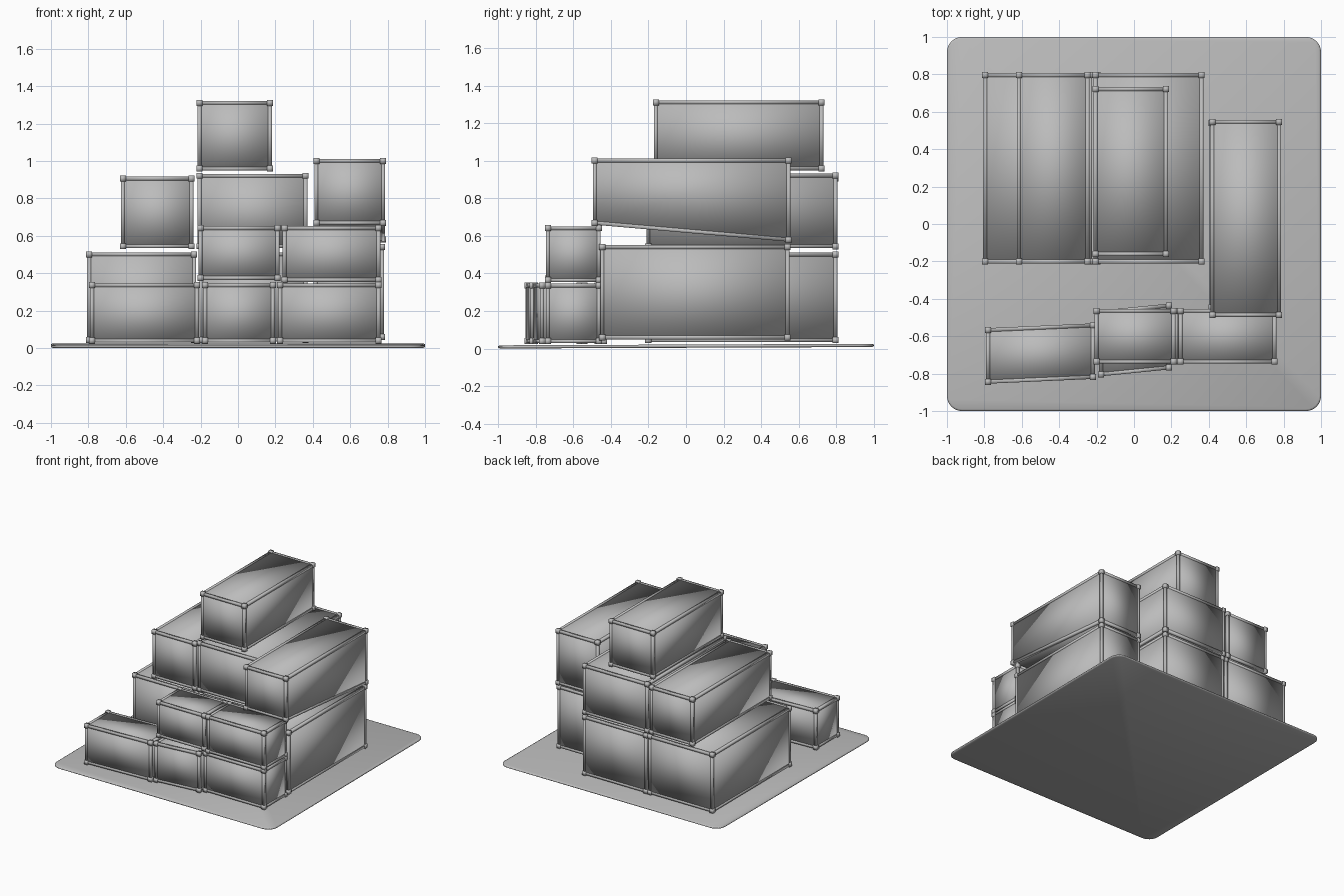
import bpy, math
from mathutils import Vector

if "Cube" in bpy.data.objects:
    bpy.data.objects.remove(bpy.data.objects["Cube"])

mat = bpy.data.materials.new("warm_grey")
mat.diffuse_color = (0.5, 0.5, 0.5, 1)
mat.use_nodes = True
mat.node_tree.nodes["Principled BSDF"].inputs["Base Color"].default_value = mat.diffuse_color


def make(name, verts, faces):
    me = bpy.data.meshes.new(name)
    me.from_pydata(verts, [], faces)
    me.materials.append(mat)
    for p in me.polygons:
        p.use_smooth = True      # soft, pillow-like shading on every face
    ob = bpy.data.objects.new(name, me)
    bpy.context.collection.objects.link(ob)
    return ob


SIGNS = [(x, y, z) for x in (0, 1) for y in (0, 1) for z in (0, 1)]
QUADS = [(0, 1, 3, 2), (4, 6, 7, 5), (0, 4, 5, 1), (2, 3, 7, 6), (0, 2, 6, 4), (1, 5, 7, 3)]


def add_hull(verts, faces, pts):
    b = len(verts)
    verts.extend(pts)
    faces.extend([tuple(b + i for i in q) for q in QUADS])


def crate(name, x, y, z, turn=0.0, dip=0.0):
    """Panel body with edge rails and corner caps; turn skews y along x, dip lowers the rear bottom."""
    def corners(inset):
        out = []
        for s in SIGNS:
            p = [r[k] + (inset if k == 0 else -inset) for r, k in zip((x, y, z), s)]
            p[1] += turn * (p[0] - (x[0] + x[1]) / 2)
            if s[2] == 0 and s[1] == 1:
                p[2] -= dip
            out.append(Vector(p))
        return out

    verts, faces = [], []
    add_hull(verts, faces, corners(0.008))              # body
    c = corners(0.014)
    for i, s in enumerate(SIGNS):
        add_hull(verts, faces, [c[i] + Vector([0.016 * (2 * k - 1) for k in t]) for t in SIGNS])
        for a, step in enumerate((4, 2, 1)):            # rails
            if s[a] == 0:
                ends = (c[i], c[i + step])
                add_hull(verts, faces, [ends[t[a]] + Vector(
                    [0 if k == a else 0.010 * (2 * t[k] - 1) for k in range(3)]) for t in SIGNS])
    return make(name, verts, faces)


# thin base board with rounded corners, very slightly tilted
def ring(size, radius, z):
    pts = []
    for k in range(4):
        mid = math.radians(45 + 90 * k)
        cx = math.copysign(size - radius, math.cos(mid))
        cy = math.copysign(size - radius, math.sin(mid))
        for i in range(7):
            a = math.radians(90 * k + 15 * i)
            px, py = cx + radius * math.cos(a), cy + radius * math.sin(a)
            pts.append((px, py, z + 0.004 * (py + 1)))
    return pts


rings = [ring(0.99, 0.07, 0.0), ring(1.0, 0.08, 0.005), ring(1.0, 0.08, 0.012), ring(0.99, 0.07, 0.017)]
n = len(rings[0])
verts = [p for r in rings for p in r]
faces = [tuple(reversed(range(n))), tuple(range(3 * n, 4 * n))]
for r in range(3):
    for i in range(n):
        j = (i + 1) % n
        faces.append((r * n + i, r * n + j, (r + 1) * n + j, (r + 1) * n + i))
make("base_board", verts, faces)

# long crates at the back
BACK = (-0.215, 0.81)
crate("back_lower_left_crate", (-0.81, -0.22), BACK, (0.03, 0.515))
crate("back_lower_middle_crate", (-0.21, 0.375), BACK, (0.03, 0.515))
crate("back_upper_left_crate", (-0.63, -0.235), BACK, (0.53, 0.92))
crate("back_upper_middle_crate", (-0.22, 0.375), BACK, (0.53, 0.935))
crate("top_crate", (-0.22, 0.185), (-0.175, 0.735), (0.945, 1.325))

# long crates on the right
crate("right_lower_crate", (0.40, 0.785), (-0.46, 0.555), (0.045, 0.555))
crate("right_upper_crate", (0.405, 0.79), (-0.50, 0.56), (0.655, 1.015), dip=0.09)

# small crates along the front
crate("front_left_crate", (-0.795, -0.205), (-0.845, -0.54), (0.025, 0.35), turn=0.045)
crate("front_middle_crate", (-0.19, 0.20), (-0.80, -0.44), (0.025, 0.35), turn=0.10)
crate("front_right_crate", (0.21, 0.765), (-0.75, -0.45), (0.025, 0.35))
crate("front_upper_middle_crate", (-0.215, 0.225), (-0.75, -0.45), (0.36, 0.655))
crate("front_upper_right_crate", (0.235, 0.765), (-0.75, -0.45), (0.35, 0.655))
